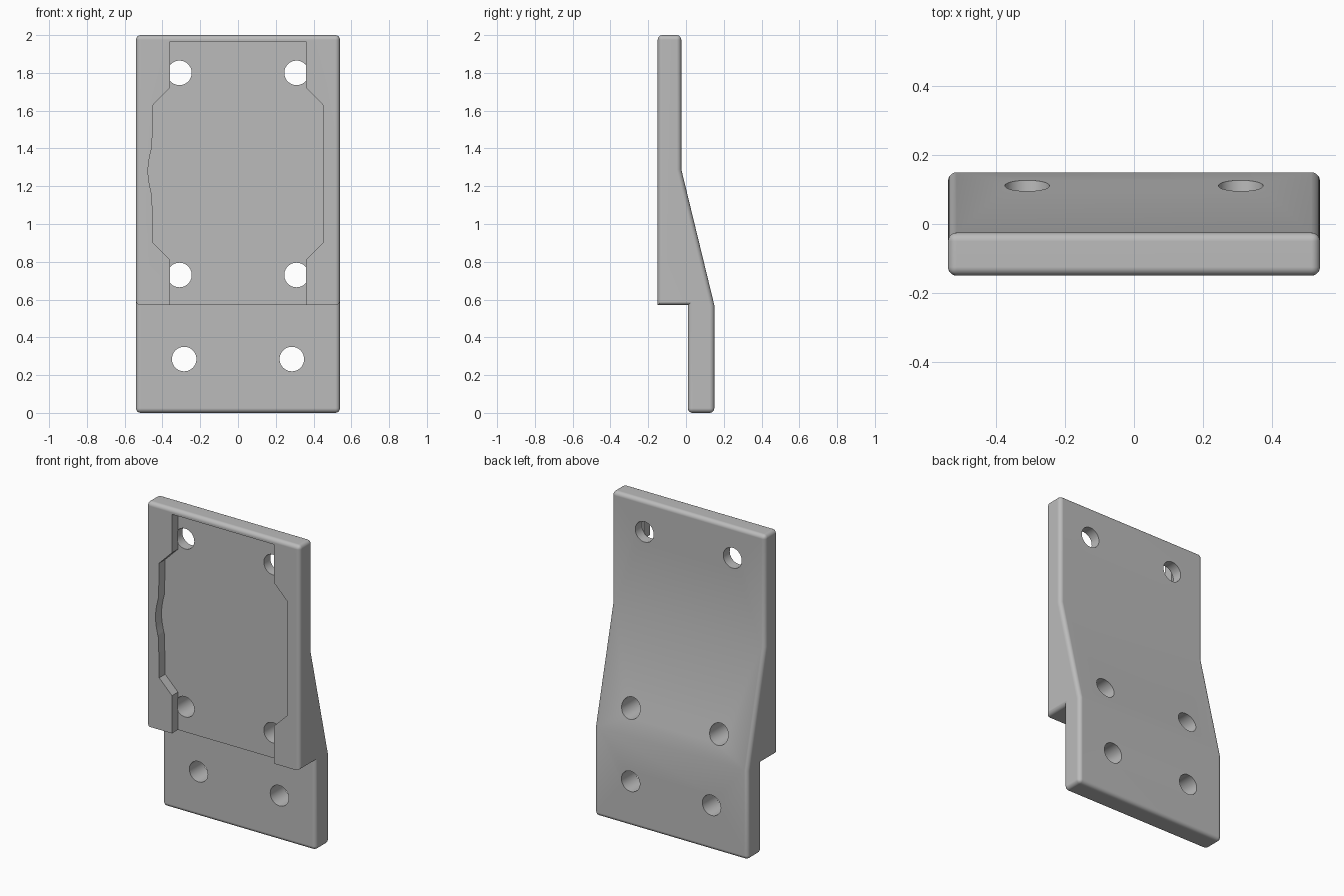
import bpy, bmesh, math

cube = bpy.data.objects.get("Cube")
if cube:
    bpy.data.objects.remove(cube, do_unlink=True)

HALF_W = 0.54
FRONT = -0.15
FLOOR = -0.09     # depth of the recess floor
STEP = 0.57       # underside of the thick upper part

grey = bpy.data.materials.new("plain grey")
grey.use_nodes = True
colour = (0.5, 0.5, 0.5, 1)
grey.diffuse_color = colour
grey.node_tree.nodes["Principled BSDF"].inputs["Base Color"].default_value = colour


def prism(name, points, direction, bevel=False):
    """Extrude a closed outline along a direction."""
    bm = bmesh.new()
    face = bm.faces.new([bm.verts.new(p) for p in points])
    ext = bmesh.ops.extrude_face_region(bm, geom=[face])
    moved = [g for g in ext["geom"] if isinstance(g, bmesh.types.BMVert)]
    bmesh.ops.translate(bm, verts=moved, vec=direction)
    bmesh.ops.recalc_face_normals(bm, faces=bm.faces)
    if bevel:
        # Round both side outlines and the top and bottom end edges
        def rounded(e):
            a, b = (v.co for v in e.verts)
            along_x = abs(a.x - b.x) > 0.1
            return not along_x or a.z > 1.9 or a.z < 0.1
        bmesh.ops.bevel(bm, geom=[e for e in bm.edges if rounded(e)], offset=0.025,
                        segments=5, profile=0.5, affect='EDGES', clamp_overlap=True)
    mesh = bpy.data.meshes.new(name)
    bm.to_mesh(mesh)
    bm.free()
    obj = bpy.data.objects.new(name, mesh)
    bpy.context.collection.objects.link(obj)
    mesh.materials.append(grey)
    return obj


def cut(target, cutter):
    mod = target.modifiers.new(cutter.name, 'BOOLEAN')
    mod.operation, mod.solver, mod.object = 'DIFFERENCE', 'EXACT', cutter
    bpy.context.view_layer.objects.active = target
    bpy.ops.object.modifier_apply(modifier=mod.name)
    bpy.data.objects.remove(cutter, do_unlink=True)


# Stepped bracket body from its side profile
profile = [(FRONT, STEP), (FRONT, 2), (-0.025, 2), (-0.025, 1.29),
           (0.15, STEP), (0.15, 0), (0.01, 0), (0.01, STEP)]
bracket = prism("mounting_bracket", [(-HALF_W, y, z) for y, z in profile],
                (2 * HALF_W, 0, 0), bevel=True)

# Shallow front recess, open at the bottom, with a bowed left edge
right_side = [(0.36, 0.4), (0.36, 0.81), (0.45, 0.9),
              (0.45, 1.63), (0.36, 1.72), (0.36, 1.965)]
left_side = [(-x, z) for x, z in reversed(right_side)]
bow = [(-0.455 - 0.021 * math.sin(math.pi * i / 10), 1.41 - 0.026 * i) for i in range(11)]
left_side[3:3] = bow
recess = prism("recess_cutter", [(x, FRONT - 0.1, z) for x, z in right_side + left_side],
               (0, FLOOR - FRONT + 0.1, 0))
cut(bracket, recess)

# Screw holes: four in the recess floor, two in the lower tab
for x, z, start in [(0.31, 1.8, FLOOR - 0.001), (0.31, 0.73, FLOOR - 0.001), (0.285, 0.285, -0.1)]:
    for side in (-1, 1):
        ring = [2 * math.pi * i / 40 for i in range(40)]
        hole = prism("hole_cutter", [(side * x + 0.065 * math.cos(a), start, z + 0.065 * math.sin(a))
                                     for a in ring], (0, 0.5, 0))
        cut(bracket, hole)

# Smooth rounded edges while keeping the flats crisp
bpy.ops.object.select_all(action='DESELECT')
bracket.select_set(True)
bpy.context.view_layer.objects.active = bracket
bpy.ops.object.shade_smooth_by_angle(angle=math.radians(25))
weighted = bracket.modifiers.new("even_shading", 'WEIGHTED_NORMAL')
weighted.keep_sharp = True
